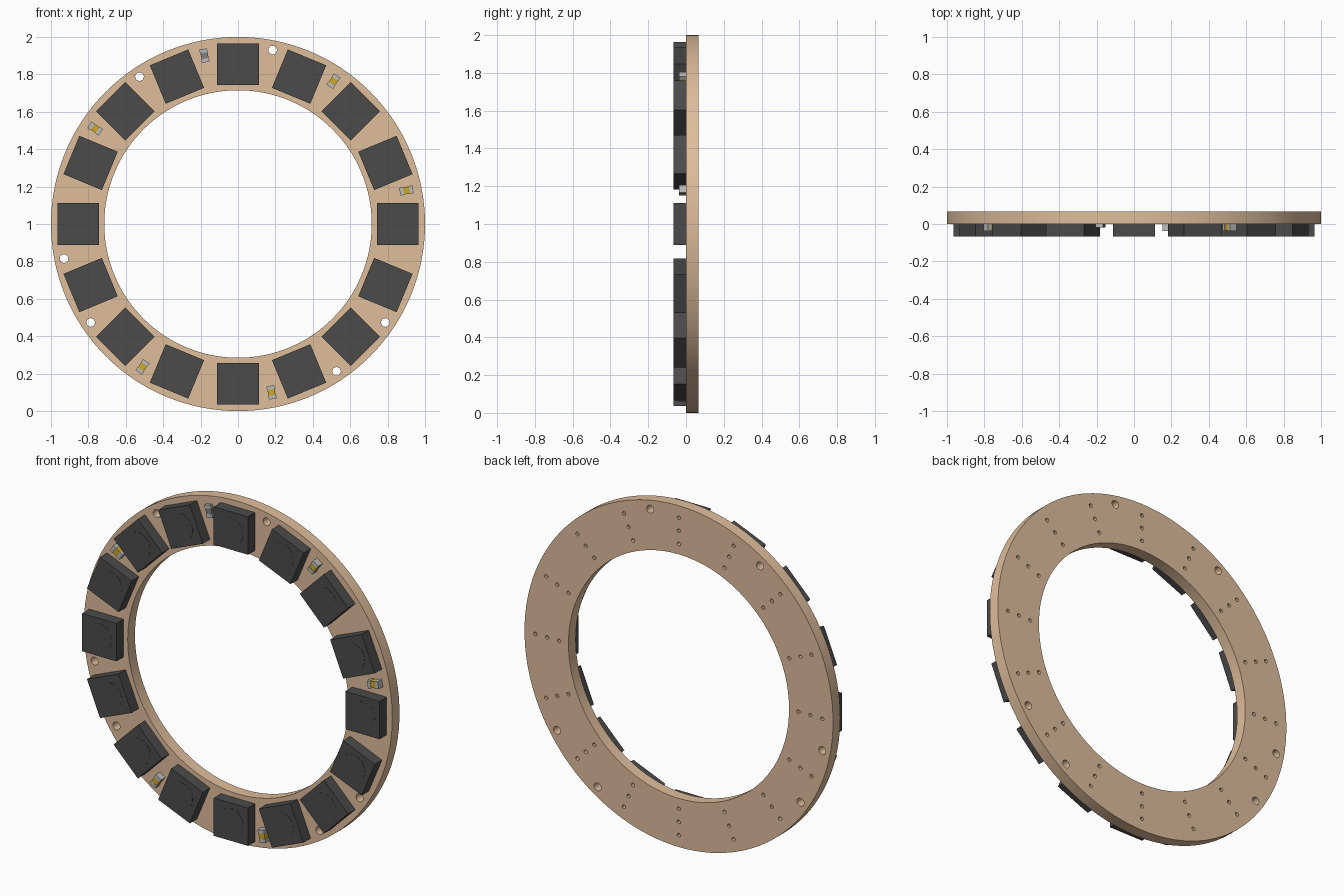
import bpy, bmesh
from math import cos, sin, pi, radians
from mathutils import Matrix, Vector

if "Cube" in bpy.data.objects:
    bpy.data.objects.remove(bpy.data.objects["Cube"])

T = 0.067  # board thickness, also LED height


def material(name, rgb):
    m = bpy.data.materials.new(name)
    m.diffuse_color = (*rgb, 1)
    m.use_nodes = True
    m.node_tree.nodes["Principled BSDF"].inputs["Base Color"].default_value = m.diffuse_color
    return m


tan = material("board_tan", (0.74, 0.51, 0.33))
dark = material("led_dark", (0.07, 0.07, 0.07))
silver = material("terminal_silver", (0.5, 0.5, 0.5))
gold = material("capacitor_gold", (0.6, 0.4, 0.02))
grey = material("resistor_grey", (0.22, 0.22, 0.22))


def frame(deg, r):
    """Local x points outward along the ring, at radius r."""
    return (Matrix.Translation((0, 0, 1)) @ Matrix.Rotation(-radians(deg), 4, 'Y')
            @ Matrix.Translation((r, 0, 0)))


def finish(name, bm, mats, matrix=None):
    me = bpy.data.meshes.new(name)
    bm.to_mesh(me)
    bm.free()
    for m in mats:
        me.materials.append(m)
    ob = bpy.data.objects.new(name, me)
    bpy.context.collection.objects.link(ob)
    if matrix:
        ob.matrix_world = matrix
    return ob


def box(bm, x, size, y0=0.0, mat=0):
    """Box standing on the board front, growing towards -y."""
    sx, sy, sz = size
    m = Matrix.Translation((x, y0 - sy / 2, 0)) @ Matrix.Diagonal((sx, sy, sz, 1))
    verts = bmesh.ops.create_cube(bm, size=1, matrix=m)["verts"]
    for f in {f for v in verts for f in v.link_faces}:
        f.material_index = mat


# Board: filled flat curve with all holes, extruded
curve = bpy.data.curves.new("board_profile", 'CURVE')
curve.dimensions = '2D'
curve.fill_mode = 'BOTH'
curve.extrude = T / 2


def circle(cx, cy, r, n):
    s = curve.splines.new('POLY')
    s.points.add(n - 1)
    for i, p in enumerate(s.points):
        a = 2 * pi * i / n
        p.co = (cx + r * cos(a), cy + r * sin(a), 0, 1)
    s.use_cyclic_u = True


circle(0, 0, 1.0, 128)
circle(0, 0, 0.715, 128)
for deg in (78.75, 123.75, 191.25, 213.75, 303.75, 326.25):  # mounting holes
    a = radians(deg)
    circle(0.948 * cos(a), 0.948 * sin(a), 0.023, 24)
for i in range(16):  # vias behind each LED
    a = radians(22.5 * i)
    for r in (0.775, 0.853, 0.93):
        circle(r * cos(a), r * sin(a), 0.011, 12)

tmp = bpy.data.objects.new("board_curve", curve)
bpy.context.collection.objects.link(tmp)
bpy.context.view_layer.update()
bm = bmesh.new()
bm.from_mesh(tmp.to_mesh())
bpy.data.objects.remove(tmp)
bmesh.ops.remove_doubles(bm, verts=bm.verts, dist=1e-4)
bm.transform(Matrix.Translation((0, T / 2, 1)) @ Matrix.Rotation(pi / 2, 4, 'X'))
bmesh.ops.recalc_face_normals(bm, faces=bm.faces)
board = finish("ring_board", bm, [tan])
bpy.context.view_layer.objects.active = board
board.select_set(True)
bpy.ops.object.shade_smooth_by_angle(angle=radians(30))

# LEDs: square body with a round lens disc
for i in range(16):
    bm = bmesh.new()
    box(bm, 0, (0.222, T - 0.001, 0.222))
    m = Matrix.Translation((0, -T + 0.001, 0)) @ Matrix.Rotation(pi / 2, 4, 'X')
    bmesh.ops.create_cone(bm, cap_ends=True, segments=48, radius1=0.08,
                          radius2=0.08, depth=0.002, matrix=m)
    finish(f"led_{i + 1:02d}", bm, [dark], frame(22.5 * i, 0.853))


# Chip parts: body between two silver terminals
def chip(name, deg, height, body_mat):
    bm = bmesh.new()
    box(bm, 0, (0.032, height - 0.002, 0.038))
    for s in (-1, 1):
        box(bm, s * 0.026, (0.02, height, 0.042), mat=1)
    finish(name, bm, [body_mat, silver], frame(deg, 0.918))


for i, deg in enumerate((11.25, 56.25, 146.25, 236.25, 281.25)):
    chip(f"capacitor_{i + 1}", deg, 0.038, gold)
chip("resistor", 101.25, 0.018, grey)
